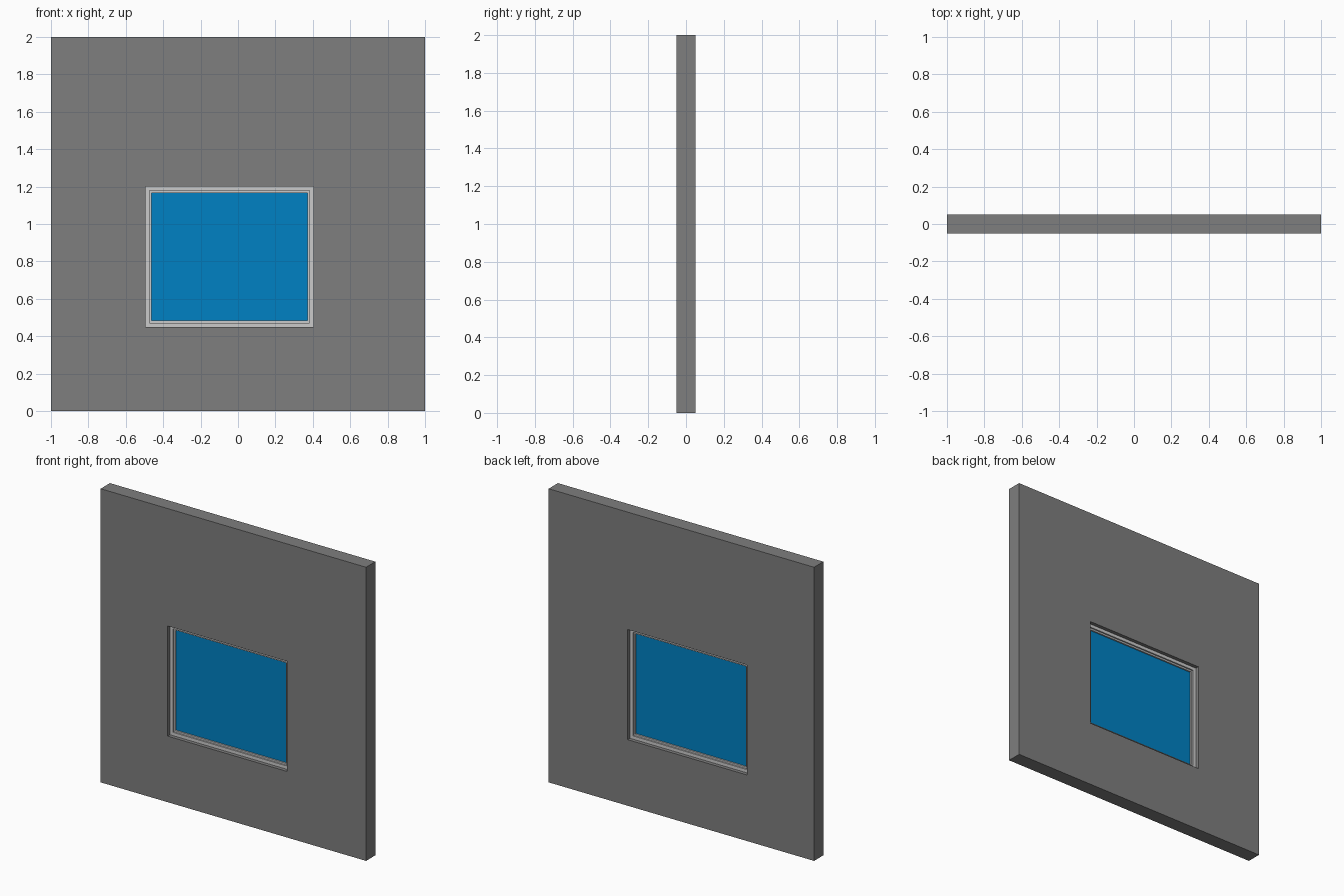
import bpy, bmesh

if "Cube" in bpy.data.objects:
    bpy.data.objects.remove(bpy.data.objects["Cube"])

X0, X1, Z0, Z1 = -0.495, 0.405, 0.45, 1.2   # window opening


def mesh_object(name, bm, color=None):
    bmesh.ops.recalc_face_normals(bm, faces=bm.faces)
    me = bpy.data.meshes.new(name)
    bm.to_mesh(me)
    bm.free()
    ob = bpy.data.objects.new(name, me)
    bpy.context.collection.objects.link(ob)
    if color:
        mat = bpy.data.materials.new(name + "_color")
        mat.diffuse_color = (*color, 1)
        mat.use_nodes = True
        mat.node_tree.nodes["Principled BSDF"].inputs["Base Color"].default_value = mat.diffuse_color
        me.materials.append(mat)
    return ob


def rect(x0, x1, z0, z1):
    return [(x0, z0), (x1, z0), (x1, z1), (x0, z1)]


def inset(d):
    return rect(X0 + d, X1 - d, Z0 + d, Z1 - d)


def ring(name, loops, color=None):
    """Closed ring skinned through (rectangle, y) loops."""
    bm = bmesh.new()
    vs = [[bm.verts.new((x, y, z)) for x, z in r] for r, y in loops]
    for i, a in enumerate(vs):
        b = vs[(i + 1) % len(vs)]
        for j in range(4):
            k = (j + 1) % 4
            bm.faces.new((a[j], a[k], b[k], b[j]))
    return mesh_object(name, bm, color)


# dark wall slab with an off-centre opening
outer = rect(-1, 1, 0, 2)
ring("wall", [(outer, -0.05), (inset(0), -0.05), (inset(0), 0.05), (outer, 0.05)],
     (0.21, 0.21, 0.21))

# window frame, stepped on both faces
half = [(0.0, 0.025), (0.022, 0.025), (0.022, 0.015), (0.033, 0.015)]
profile = [(d, -y) for d, y in half] + [(d, y) for d, y in reversed(half)]
ring("window_frame", [(inset(d), y) for d, y in profile])

# glass pane
bm = bmesh.new()
bmesh.ops.create_cube(bm, size=1)
g = 0.032
for v in bm.verts:
    v.co = (X1 - g if v.co.x > 0 else X0 + g,
            0.005 if v.co.y > 0 else -0.005,
            Z1 - g if v.co.z > 0 else Z0 + g)
mesh_object("glass_pane", bm, (0.0, 0.22, 0.55))
